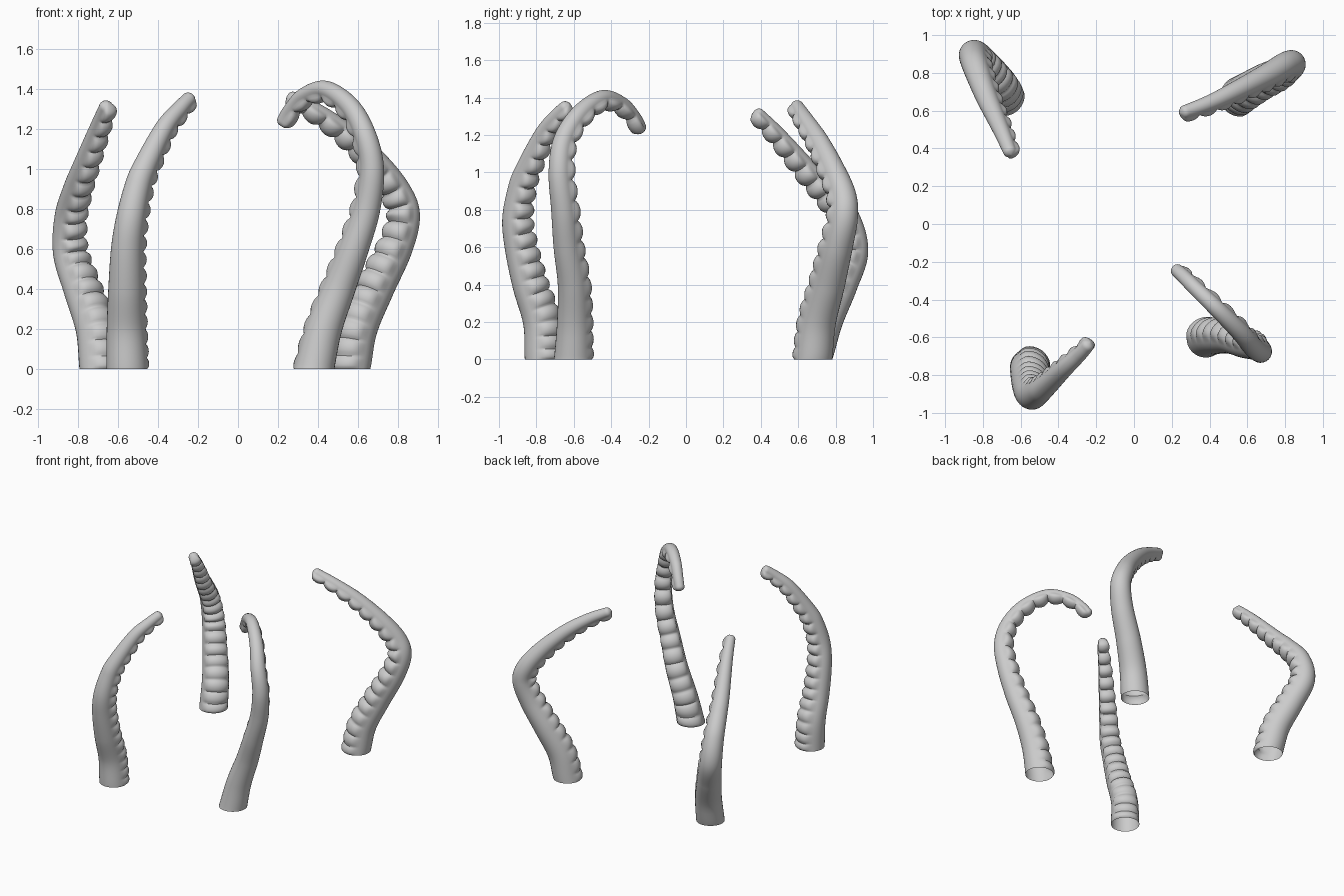
import bpy, bmesh, math
from mathutils import Vector

if "Cube" in bpy.data.objects:
    bpy.data.objects.remove(bpy.data.objects["Cube"])

grey = bpy.data.materials.new("grey skin")
grey.diffuse_color = (0.6, 0.6, 0.6, 1)
grey.use_nodes = True
grey.node_tree.nodes["Principled BSDF"].inputs["Base Color"].default_value = grey.diffuse_color

RINGS, SEGS, SUCKERS = 200, 32, 18


def sample_path(pts, n):
    """Catmull-Rom curve through pts, resampled to n even steps."""
    p = [Vector(q) for q in pts]
    p = [p[0] * 2 - p[1]] + p + [p[-1] * 2 - p[-2]]
    fine = []
    for i in range(1, len(p) - 2):
        a, b, c, d = p[i - 1:i + 3]
        for k in range(40):
            t = k / 40
            fine.append(0.5 * (2 * b + (c - a) * t + (2 * a - 5 * b + 4 * c - d) * t * t
                               + (3 * b - a - 3 * c + d) * t ** 3))
    fine.append(p[-2])
    dist = [0.0]
    for a, b in zip(fine, fine[1:]):
        dist.append(dist[-1] + (b - a).length)
    out, j = [], 0
    for k in range(n + 1):
        s = dist[-1] * k / n
        while j < len(fine) - 2 and dist[j + 1] < s:
            j += 1
        f = (s - dist[j]) / (dist[j + 1] - dist[j])
        out.append(fine[j].lerp(fine[j + 1], f))
    return out, dist[-1]


def tentacle(name, pts, power):
    path, length = sample_path(pts, RINGS)
    inward = Vector((-pts[0][0], -pts[0][1], 0)).normalized()
    bm = bmesh.new()
    rings = []
    for i, c in enumerate(path):
        t = i / RINGS
        tan = (path[min(i + 1, RINGS)] - path[max(i - 1, 0)]).normalized()
        # square the base to the ground
        tan = Vector((0, 0, 1)).lerp(tan, min(1, t * length / 0.15)).normalized()
        inward = (inward - tan * inward.dot(tan)).normalized()
        side = tan.cross(inward)
        r = 0.102 - 0.068 * t ** power
        # rounded tip
        left = (1 - t) * length
        cap = math.sqrt(max(0.0, 1 - (1 - min(1, left / 0.03)) ** 2))
        # row of suckers on the inner side
        wave = abs(math.sin(math.pi * SUCKERS * t ** 0.87)) ** 0.6
        amp = 0.014 + 0.016 * math.sin(math.pi * min(1, t * 0.75))
        ring = []
        for k in range(SEGS):
            a = 2 * math.pi * k / SEGS
            w = min(1, max(0, (math.cos(a) - 0.3) / 0.5))
            w = w * w * (3 - 2 * w)
            rr = (r + amp * w * (wave - 0.1)) * max(cap, 0.02)
            ring.append(bm.verts.new(c + inward * (rr * math.cos(a)) + side * (rr * math.sin(a))))
        rings.append(ring)
    for a, b in zip(rings, rings[1:]):
        for k in range(SEGS):
            m = (k + 1) % SEGS
            bm.faces.new((a[k], a[m], b[m], b[k]))
    bm.faces.new(rings[-1])          # closed tip, the base stays open
    bm.normal_update()
    me = bpy.data.meshes.new(name)
    bm.to_mesh(me)
    bm.free()
    me.materials.append(grey)
    ob = bpy.data.objects.new(name, me)
    bpy.context.collection.objects.link(ob)
    bpy.ops.object.select_all(action='DESELECT')
    ob.select_set(True)
    bpy.context.view_layer.objects.active = ob
    bpy.ops.object.shade_smooth_by_angle(angle=math.radians(45))


# centre lines of the four arms
tentacle("back_left_tentacle", [
    (-.69, .68, 0), (-.715, .74, .2), (-.785, .83, .4), (-.845, .895, .58),
    (-.845, .855, .76), (-.81, .75, .9), (-.775, .66, 1.0), (-.70, .49, 1.2),
    (-.65, .365, 1.33)], 1.2)
tentacle("back_right_tentacle", [
    (.56, .68, 0), (.60, .705, .2), (.69, .76, .4), (.79, .81, .6), (.835, .845, .76),
    (.80, .84, .88), (.70, .785, 1.02), (.55, .71, 1.17), (.40, .64, 1.28),
    (.245, .585, 1.365)], 1.2)
tentacle("front_right_tentacle", [
    (.38, -.605, 0), (.43, -.60, .2), (.505, -.605, .4), (.58, -.635, .6),
    (.645, -.655, .8), (.67, -.675, 1.0), (.635, -.655, 1.17), (.56, -.57, 1.31),
    (.44, -.45, 1.395), (.33, -.345, 1.365), (.26, -.275, 1.29), (.215, -.235, 1.215)], .75)
tentacle("front_left_tentacle", [
    (-.555, -.76, 0), (-.56, -.775, .2), (-.56, -.84, .4), (-.555, -.89, .6),
    (-.537, -.91, .75), (-.505, -.89, .9), (-.47, -.86, 1.0), (-.37, -.765, 1.2),
    (-.29, -.69, 1.3), (-.23, -.625, 1.365)], 1.2)
